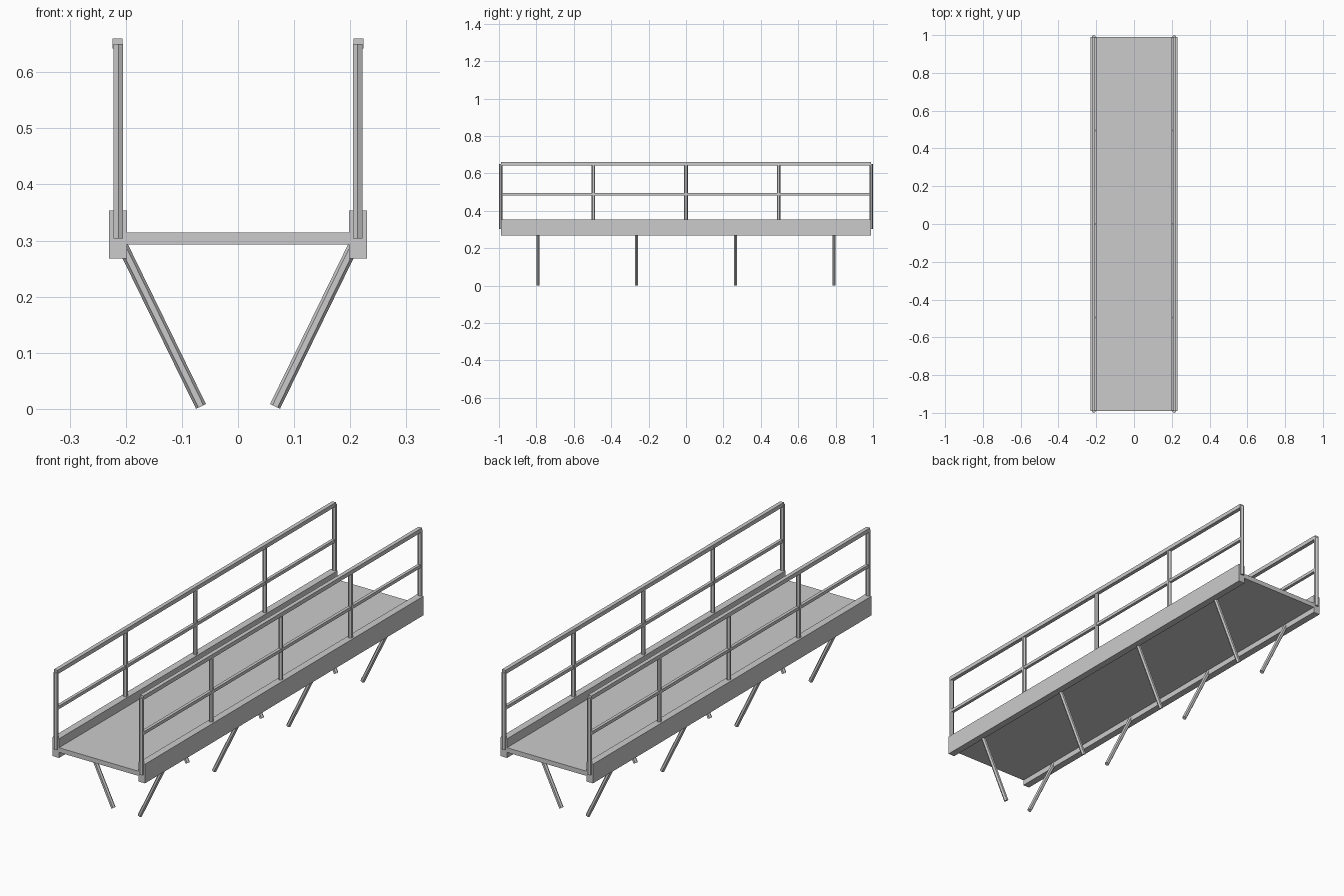
import bpy
from mathutils import Vector

if "Cube" in bpy.data.objects:
    bpy.data.objects.remove(bpy.data.objects["Cube"])

BEAM_X = 0.214     # centre line of side beams
RAIL_X = 0.213     # centre line of railings
HALF_LEN = 0.99


def box(name, centre, size):
    bpy.ops.mesh.primitive_cube_add(size=1, location=centre)
    ob = bpy.context.object
    ob.name = name
    ob.scale = size
    bpy.ops.object.transform_apply(location=False, rotation=False, scale=True)
    return ob


def tube(name, a, b, radius=0.0098):
    """Six-sided bar from a to b, with two corners facing along y when upright."""
    a, b = Vector(a), Vector(b)
    d = b - a
    bpy.ops.mesh.primitive_cylinder_add(vertices=6, radius=radius, depth=d.length,
                                        location=(a + b) / 2)
    ob = bpy.context.object
    ob.name = name
    return ob, Vector((0, 0, 1)).rotation_difference(d.normalized())


# Walkway deck
box("deck", (0, 0, 0.3035), (0.41, HALF_LEN * 2, 0.021))

for side, label in ((-1, "left"), (1, "right")):
    # Side beam
    box(f"{label}_beam", (side * BEAM_X, 0, 0.311), (0.032, HALF_LEN * 2, 0.086))

    # Handrail and middle rail
    box(f"{label}_top_rail", (side * 0.2145, 0, 0.651), (0.018, HALF_LEN * 2, 0.018))
    box(f"{label}_mid_rail", (side * RAIL_X, 0, 0.488), (0.014, HALF_LEN * 2, 0.014))

    # Railing posts
    for i in range(5):
        y = (i - 2) * HALF_LEN / 2
        tube(f"{label}_post_{i + 1}", (side * RAIL_X, y, 0.304), (side * RAIL_X, y, 0.65))

    # Slanted legs, flat faces towards front and back
    for i in range(4):
        y = (i - 1.5) * 0.528
        leg, tilt = tube(f"{label}_leg_{i + 1}", (side * 0.066, y, 0.0044),
                         (side * 0.207, y, 0.293))
        leg.rotation_euler.z = 0.5235988
        bpy.ops.object.transform_apply(location=False, rotation=True, scale=False)
        leg.rotation_euler = tilt.to_euler()
